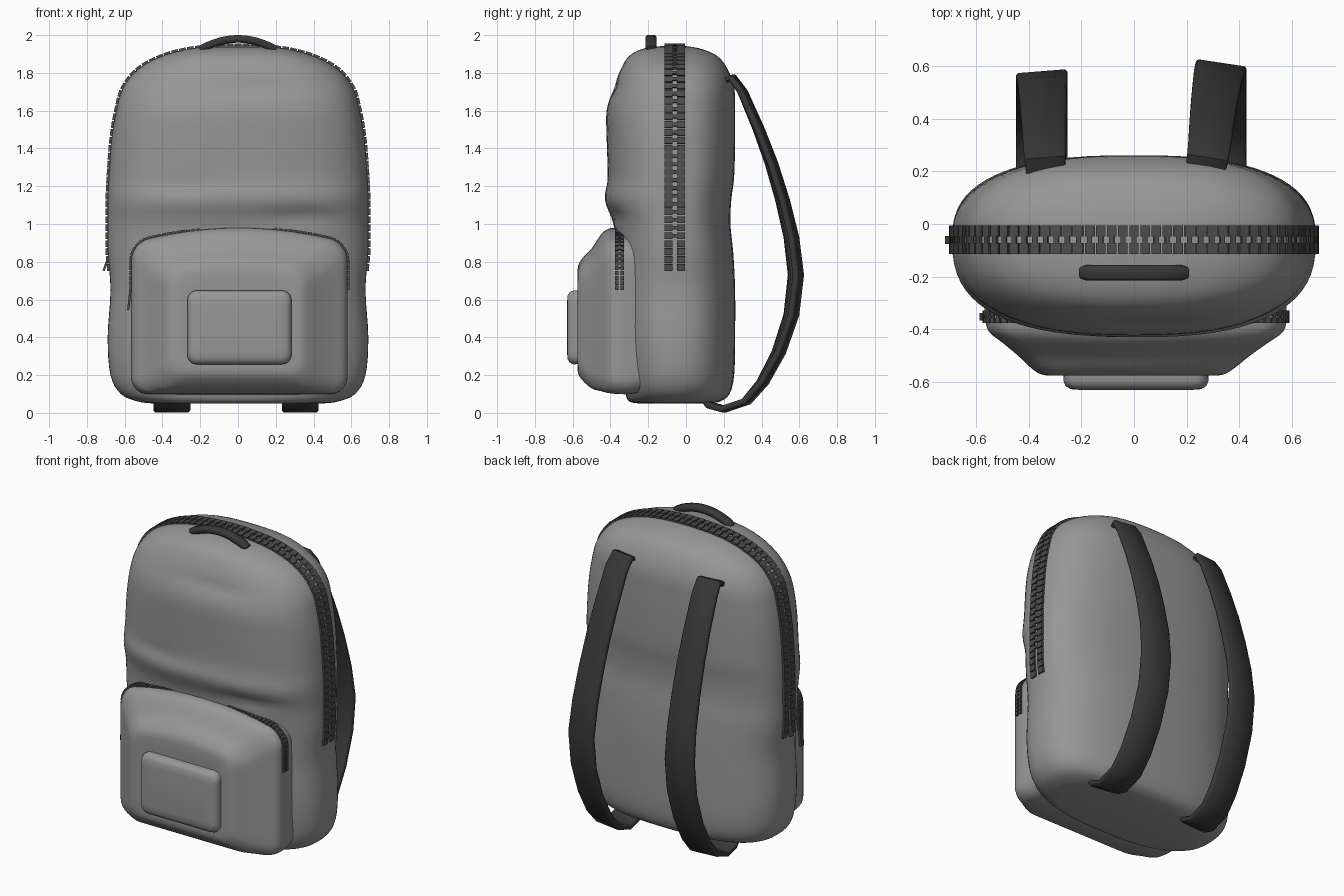
import bpy, bmesh, math
from mathutils import Vector, Matrix

cube = bpy.data.objects.get("Cube")
if cube:
    bpy.data.objects.remove(cube, do_unlink=True)


def material(name, value):
    m = bpy.data.materials.new(name)
    m.use_nodes = True
    color = (value, value, value, 1)
    m.diffuse_color = color
    m.node_tree.nodes["Principled BSDF"].inputs["Base Color"].default_value = color
    return m


FABRIC = material("grey_fabric", 0.31)
WEBBING = material("dark_webbing", 0.04)
METAL = material("dark_zipper", 0.075)


def finish(name, bm, mat, angle=40):
    bmesh.ops.recalc_face_normals(bm, faces=bm.faces)
    mesh = bpy.data.meshes.new(name)
    bm.to_mesh(mesh)
    bm.free()
    mesh.materials.append(mat)
    obj = bpy.data.objects.new(name, mesh)
    bpy.context.collection.objects.link(obj)
    bpy.ops.object.select_all(action="DESELECT")
    obj.select_set(True)
    bpy.context.view_layer.objects.active = obj
    bpy.ops.object.shade_smooth_by_angle(angle=math.radians(angle))
    return obj


def loft(name, rings, mat, angle=40):
    bm = bmesh.new()
    loops = [[bm.verts.new(p) for p in ring] for ring in rings]
    n = len(loops[0])
    for a, b in zip(loops, loops[1:]):
        for i in range(n):
            j = (i + 1) % n
            bm.faces.new((a[i], a[j], b[j], b[i]))
    bm.faces.new(loops[0])
    bm.faces.new(loops[-1])
    return finish(name, bm, mat, angle)


def smooth_rows(rows, steps=4):
    """Catmull-Rom interpolation through rows of values."""
    rows = [Vector(r) for r in rows]
    out = []
    for i in range(len(rows) - 1):
        p0, p1 = rows[max(i - 1, 0)], rows[i]
        p2, p3 = rows[i + 1], rows[min(i + 2, len(rows) - 1)]
        for s in range(steps):
            t = s / steps
            out.append(0.5 * (2 * p1 + (p2 - p0) * t + (2 * p0 - 5 * p1 + 4 * p2 - p3) * t ** 2
                              + (3 * p1 - p0 - 3 * p2 + p3) * t ** 3))
    return out + [rows[-1]]


# Main bag: height, half width, front y, back y
BODY = smooth_rows([
    (.05, .45, -.25, .12), (.06, .53, -.30, .18), (.10, .62, -.32, .23),
    (.20, .675, -.34, .255), (.40, .69, -.36, .26), (.65, .675, -.37, .26),
    (.85, .69, -.37, .25), (1.0, .69, -.385, .235), (1.13, .69, -.43, .24),
    (1.25, .685, -.415, .255), (1.45, .67, -.42, .26), (1.6, .645, -.42, .26),
    (1.72, .61, -.385, .255), (1.82, .53, -.345, .22), (1.89, .40, -.30, .165),
    (1.93, .24, -.22, .07), (1.945, .05, -.09, -.03)])
MID_Y = -0.06
# Soft cloth folds on the front: x, z, spread x, spread z, depth
FOLDS = [(.35, 1.04, .2, .04, .02), (-.3, 1.2, .22, .05, .012), (.1, 1.72, .2, .04, .012)]


def body_ring(z, w, front, back, n=72):
    ring = []
    for i in range(n):
        a = 2 * math.pi * i / n
        c, s = math.cos(a), math.sin(a)
        x = w * math.copysign(abs(c) ** (2 / 2.6), c)
        depth = (back if s > 0 else front) - MID_Y
        y = MID_Y + depth * abs(s) ** (2 / 2.6)
        if s < 0:
            for fx, fz, sx, sz, d in FOLDS:
                y += -s * d * math.exp(-((x - fx) / sx) ** 2 - ((z - fz) / sz) ** 2)
        ring.append((x, y, z))
    return ring


loft("main_bag", [body_ring(*r) for r in BODY], FABRIC, 60)


def rounded_outline(x0, x1, z0, z1, r, arch=0):
    """Clockwise rounded rectangle whose top edge rises in an arch."""
    centers = [(x0 + r, z0 + r), (x0 + r, z1 - r), (x1 - r, z1 - r), (x1 - r, z0 + r)]
    arcs = []
    for k, (cx, cz) in enumerate(centers):
        angles = [math.radians(270 - 90 * k - 15 * i) for i in range(7)]
        arcs.append([Vector((cx + r * math.cos(a), cz + r * math.sin(a))) for a in angles])
    pts = []
    for k in range(4):
        start, end = arcs[k][-1], arcs[(k + 1) % 4][0]
        pts += arcs[k] + [start.lerp(end, i / 10) for i in range(1, 10)]
    mx, hw = (x0 + x1) / 2, (x1 - x0) / 2
    for p in pts:
        p.y += arch * (1 - ((p.x - mx) / hw) ** 2) * (p.y - z0) / (z1 - z0)
    return pts


def layered(name, layers, mat, angle=60):
    rings = [[(p.x, y, p.y) for p in rounded_outline(*rest)] for y, *rest in layers]
    return loft(name, rings, mat, angle)


# Front pocket: y, left, right, bottom, top, corner radius, arch
layered("front_pocket", smooth_rows([
    (-.20, -.55, .56, .12, .89, .09, .07),
    (-.29, -.565, .575, .10, .90, .09, .08),
    (-.36, -.565, .58, .10, .90, .09, .08),
    (-.41, -.55, .565, .105, .89, .09, .085),
    (-.45, -.50, .51, .115, .86, .09, .085),
    (-.50, -.44, .44, .13, .80, .09, .07),
    (-.555, -.38, .37, .18, .76, .08, .05),
    (-.575, -.33, .32, .23, .72, .07, .03),
    (-.57, -.22, .22, .32, .60, .05, .0)], 3), FABRIC)

# Raised patch on the pocket
layered("pocket_patch", [
    (-.54, -.265, .28, .26, .645, .05),
    (-.595, -.268, .283, .257, .648, .05),
    (-.615, -.26, .275, .265, .64, .05),
    (-.627, -.24, .255, .285, .62, .045),
    (-.63, -.20, .215, .325, .58, .03)], FABRIC)


def zipper(name, path, y, pitch, half, height):
    """Two facing rows of teeth along a path of (x, z) points."""
    bm = bmesh.new()
    lengths = [(b - a).length for a, b in zip(path, path[1:])]
    total = sum(lengths)
    count = round(total / pitch)
    for k in range(count):
        d = (k + .5) * total / count
        i = 0
        while d > lengths[i] and i < len(lengths) - 1:
            d -= lengths[i]
            i += 1
        t = (path[i + 1] - path[i]).normalized()
        p = path[i] + t * d
        end = min(k, count - 1 - k) < 4
        for side in (-1, 1):
            # broad tooth root, then the narrow nib at the middle
            for off, wide, length in ((.6, .75, .85), (.15, .3, .45)):
                if end and off < .5:
                    continue
                axes = Matrix(((t.x, 0, -t.y), (0, 1, 0), (t.y, 0, t.x))).to_4x4()
                size = Matrix.Diagonal((pitch * length, half * wide, height, 1))
                place = Matrix.Translation((p.x, y + side * half * off, p.y))
                bmesh.ops.create_cube(bm, size=1, matrix=place @ axes @ size)
    return finish(name, bm, METAL, 30)


# Main zipper over the top of the bag
side = [Vector((r[1], r[0])) for r in BODY if r[0] > .75]
arch = [Vector((-p.x, p.y)) for p in side]
arch = [Vector((-.685, .75))] + arch + side[::-1] + [Vector((.685, .75))]
zipper("main_zipper", arch, -.06, .042, .056, .022)

# Pocket zipper around the pocket top
rim = [p for p in rounded_outline(-.565, .58, .10, .90, .09, .08) if p.y > .66]
rim = [Vector((-.565, .65))] + rim + [Vector((.58, .65))]
zipper("pocket_zipper", rim, -.352, .026, .024, .02)


def sweep(name, path, across, widths, thick, mat):
    """Flat band with chamfered edges following a path."""
    path = [Vector(p) for p in path]
    across = Vector(across).normalized()
    rings = []
    for i, p in enumerate(path):
        t = (path[min(i + 1, len(path) - 1)] - path[max(i - 1, 0)]).normalized()
        up = across.cross(t).normalized()
        w, h = widths[i] / 2, thick / 2
        c = h * .5
        section = [(w, h - c), (w - c, h), (c - w, h), (-w, h - c),
                   (-w, c - h), (c - w, -h), (w - c, -h), (w, c - h)]
        rings.append([p + across * a + up * b for a, b in section])
    return loft(name, rings, mat, 50)


# Top carry handle
xs = [.2 * i / 8 for i in range(-8, 9)]
sweep("carry_handle", [(x, -.185, 1.98 - 1.4 * x * x) for x in xs], (0, 1, 0),
      [.04 if abs(x) > .19 else .06 for x in xs], .04, WEBBING)

# Shoulder straps: y and z of the centre line
STRAP = [(.20, 1.75), (.245, 1.775), (.30, 1.70), (.39, 1.50), (.46, 1.32), (.52, 1.13),
         (.57, .93), (.595, .73), (.57, .52), (.50, .32), (.41, .16), (.32, .06),
         (.20, .02), (.13, .04), (.10, .08)]
for name, top_x, low_x, reach, tilt in (("left_strap", .27, .33, 1, -.15),
                                        ("right_strap", -.335, -.35, .91, .08)):
    path, widths = [], []
    for i, (y, z) in enumerate(STRAP):
        f = min(1, i / 7)
        path.append((top_x + (low_x - top_x) * f, .24 + (y - .24) * reach if y > .24 else y, z))
        widths.append(.15 + .045 * f)
    sweep(name, path, (1, tilt, 0), widths, .034, WEBBING)

# Zipper pulls hanging on the right side
for name, x, y, z, length, lean in (("main_zip_pull", -.698, -.06, .79, .08, 20),
                                    ("pocket_zip_pull", -.575, -.352, .60, .11, 6)):
    bm = bmesh.new()
    turn = Matrix.Rotation(math.radians(lean), 4, "Y")
    bmesh.ops.create_cube(bm, size=1, matrix=Matrix.Translation((x, y, z)) @ turn
                          @ Matrix.Diagonal((.012, .03, length, 1)))
    finish(name, bm, METAL, 30)
